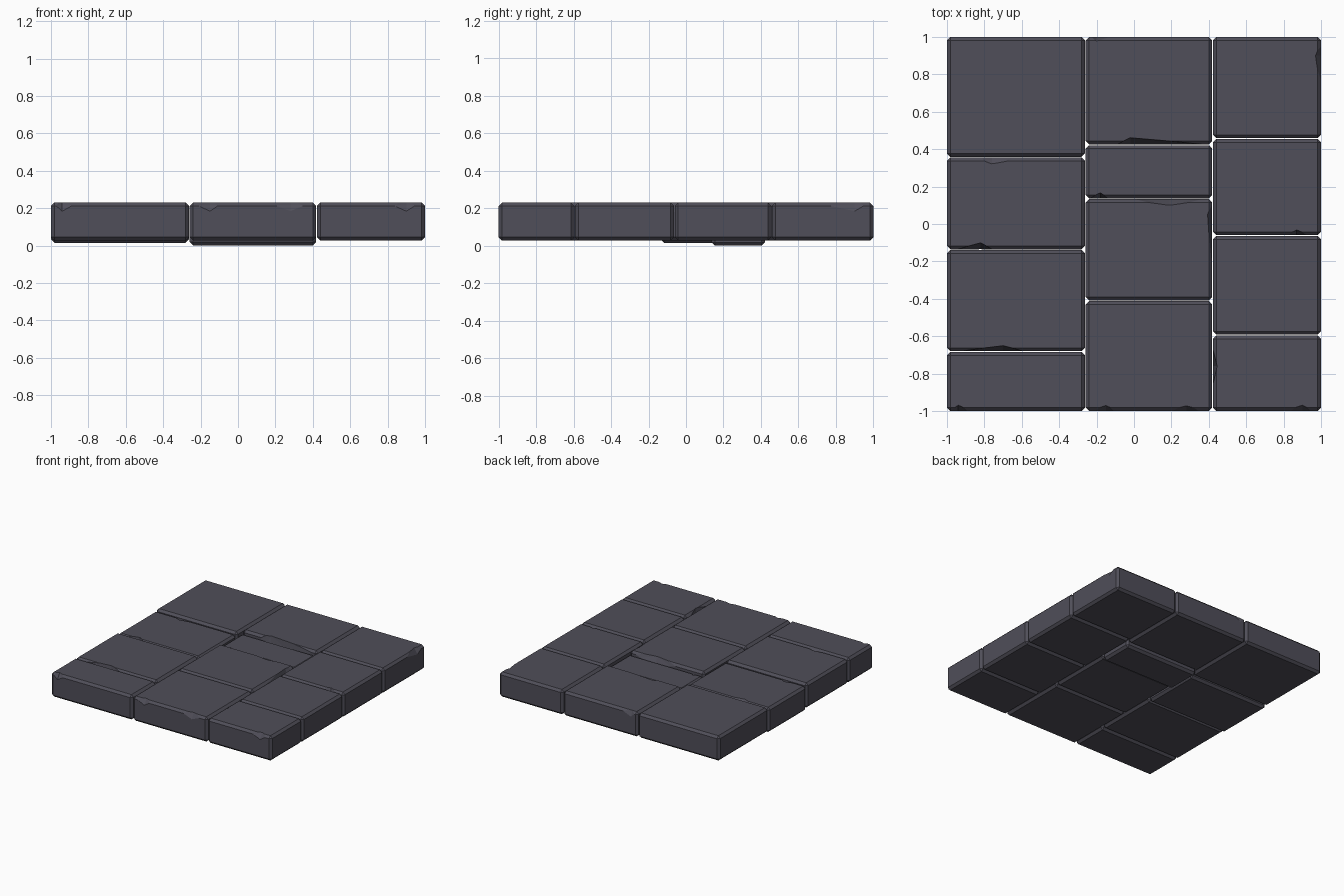
import bpy, bmesh
from mathutils import Vector

if "Cube" in bpy.data.objects:
    bpy.data.objects.remove(bpy.data.objects["Cube"])

THICK, TOP, GAP, CHAMFER = 0.203, 0.23, 0.002, 0.018

stone = bpy.data.materials.new("dark_stone")
stone.diffuse_color = (0.08, 0.077, 0.1, 1)
stone.use_nodes = True
stone.node_tree.nodes["Principled BSDF"].inputs["Base Color"].default_value = stone.diffuse_color


def add_object(name, bm):
    bmesh.ops.recalc_face_normals(bm, faces=bm.faces)
    mesh = bpy.data.meshes.new(name)
    bm.to_mesh(mesh)
    bm.free()
    obj = bpy.data.objects.new(name, mesh)
    bpy.context.collection.objects.link(obj)
    return obj


def slab(name, x0, x1, y0, y1, drop=0.0):
    """Chamfered paving block"""
    bm = bmesh.new()
    bmesh.ops.create_cube(bm, size=1)
    # only inner joints matter: outer sides stay on the 2 x 2 outline
    x0, x1 = max(x0 + GAP, -1) if x0 > -1 else -1, x1 - GAP if x1 < 1 else 1
    y0, y1 = y0 + GAP if y0 > -1 else -1, y1 - GAP if y1 < 1 else 1
    size = Vector((x1 - x0, y1 - y0, THICK))
    centre = Vector(((x0 + x1) / 2, (y0 + y1) / 2, TOP - drop - THICK / 2))
    for v in bm.verts:
        v.co = v.co * size + centre
    bmesh.ops.bevel(bm, geom=bm.edges[:], offset=CHAMFER, segments=1,
                    affect='EDGES', profile=0.5)
    obj = add_object(name, bm)
    obj.data.materials.append(stone)
    return obj


def chip(block, a, b, peak, depth):
    """Cut a sloping wedge from the top edge a-b, reaching inward to peak"""
    a, b, peak = (Vector(p) for p in (a, b, peak))
    along = (b - a).normalized()
    foot = a + along * (peak - a).dot(along)
    out = (foot - peak).normalized() * 0.03
    top = max(v.co.z for v in block.data.vertices) + 0.004
    bm = bmesh.new()
    for p in (a, b, peak, a + out, b + out):
        bm.verts.new((p.x, p.y, top))
    for p in (foot, a + out, b + out):
        bm.verts.new((p.x, p.y, top - depth))
    bmesh.ops.convex_hull(bm, input=bm.verts[:])
    cutter = add_object(block.name + "_chip_cutter", bm)
    cutter.hide_render = True
    cutter.hide_set(True)
    cutter.display_type = 'WIRE'
    mod = block.modifiers.new("chip", 'BOOLEAN')
    mod.operation, mod.solver, mod.object = 'DIFFERENCE', 'EXACT', cutter


# Three columns of slabs, rows listed from back to front
columns = {
    "left": (-1, -0.26, (1, 0.357, -0.137, -0.682, -1)),
    "middle": (-0.26, 0.42, (1, 0.423, 0.135, -0.41, -1)),
    "right": (0.42, 1, (1, 0.457, -0.062, -0.594, -1)),
}
sunken = {("left", 2): 0.012, ("middle", 2): 0.027}
slabs = {}
for side, (x0, x1, ys) in columns.items():
    for row in range(1, 5):
        slabs[side, row] = slab(f"{side}_slab_{row}", x0, x1, ys[row], ys[row - 1],
                                sunken.get((side, row), 0))

# Broken edges: slab, edge start, edge end, inner peak, depth
chips = [
    ("middle", 1, (-0.10, 0.423), (0.44, 0.423), (-0.02, 0.462), 0.19),
    ("middle", 1, (-0.25, 1), (-0.08, 1), (-0.20, 0.977), 0.05),
    ("middle", 2, (-0.25, 0.135), (-0.13, 0.135), (-0.18, 0.168), 0.12),
    ("middle", 3, (-0.08, 0.135), (0.44, 0.135), (0.19, 0.098), 0.07),
    ("middle", 3, (0.42, -0.38), (0.42, 0.13), (0.392, 0.05), 0.08),
    ("middle", 4, (-0.25, -1), (-0.08, -1), (-0.15, -0.968), 0.05),
    ("middle", 4, (0.15, -1), (0.40, -1), (0.28, -0.97), 0.05),
    ("left", 2, (-0.96, -0.137), (-0.75, -0.137), (-0.82, -0.10), 0.21),
    ("left", 2, (-0.86, 0.357), (-0.55, 0.357), (-0.76, 0.318), 0.04),
    ("left", 3, (-0.97, -0.682), (-0.57, -0.682), (-0.70, -0.65), 0.20),
    ("left", 4, (-0.99, -1), (-0.86, -1), (-0.94, -0.966), 0.05),
    ("right", 1, (1, 0.68), (1, 0.98), (0.968, 0.90), 0.05),
    ("right", 2, (0.80, -0.062), (0.95, -0.062), (0.87, -0.03), 0.08),
    ("right", 4, (0.80, -1), (0.97, -1), (0.90, -0.966), 0.05),
    ("right", 4, (0.42, -0.88), (0.42, -0.65), (0.445, -0.76), 0.20),
]
for side, row, a, b, peak, depth in chips:
    chip(slabs[side, row], a, b, peak, depth)
